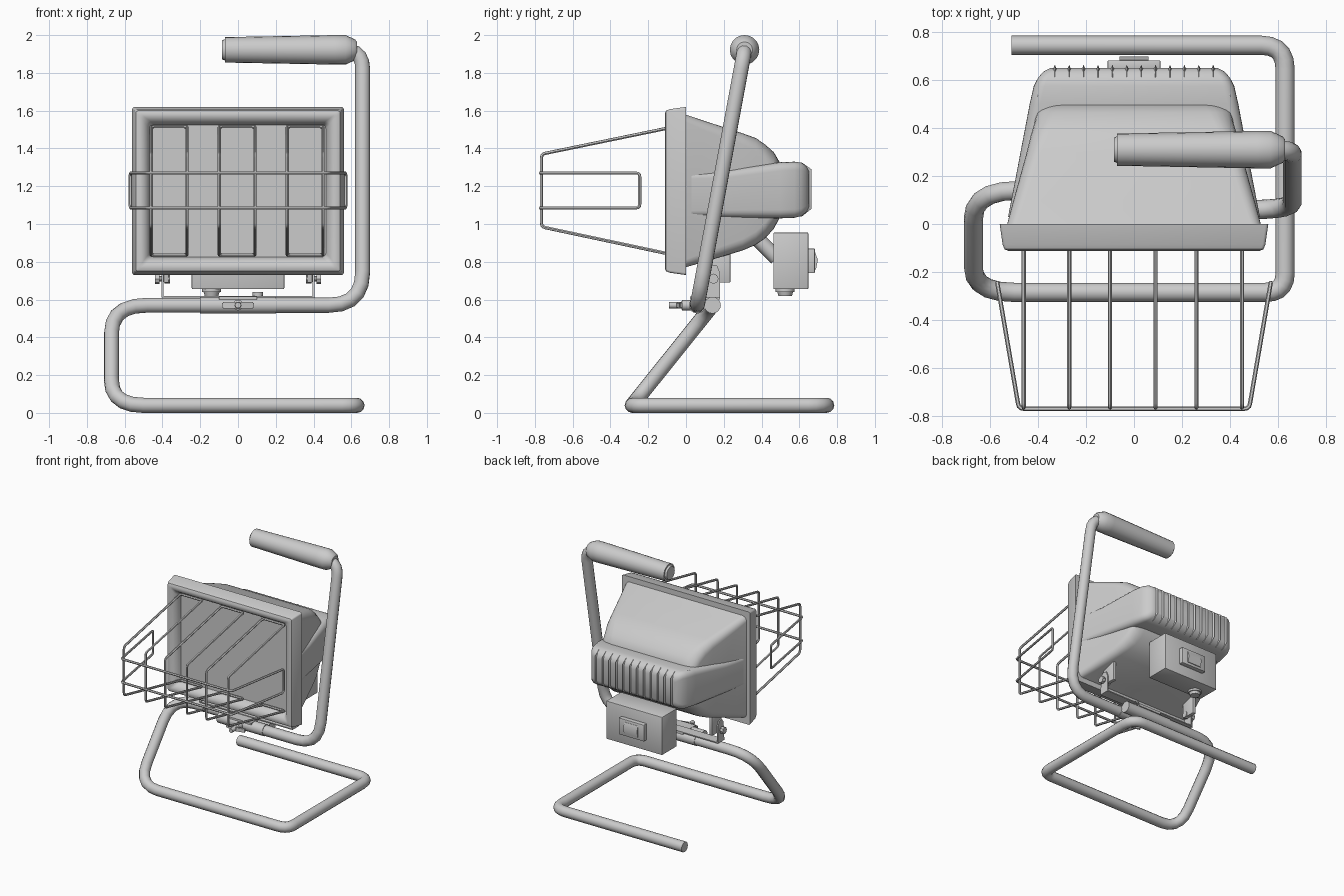
import bpy, bmesh, math
from mathutils import Vector, Matrix

if "Cube" in bpy.data.objects:
    bpy.data.objects.remove(bpy.data.objects["Cube"])

def finish(ob, angle=35):
    bpy.ops.object.select_all(action='DESELECT')
    ob.select_set(True)
    bpy.context.view_layer.objects.active = ob
    if ob.type == 'CURVE':
        bpy.ops.object.convert(target='MESH')
        ob = bpy.context.object
    bpy.ops.object.shade_smooth_by_angle(angle=math.radians(angle))
    return ob

def from_bm(name, bm, angle=35):
    bmesh.ops.recalc_face_normals(bm, faces=bm.faces)
    me = bpy.data.meshes.new(name)
    bm.to_mesh(me)
    bm.free()
    ob = bpy.data.objects.new(name, me)
    bpy.context.collection.objects.link(ob)
    return finish(ob, angle)

def fillet(pts, trims, cyclic, n=5):
    pts = [Vector(p) for p in pts]
    out = []
    for i, p in enumerate(pts):
        if not cyclic and i in (0, len(pts) - 1):
            out.append(p)
            continue
        t = trims[i] if isinstance(trims, (list, tuple)) else trims
        a = p + (pts[i - 1] - p).normalized() * t
        b = p + (pts[(i + 1) % len(pts)] - p).normalized() * t
        for k in range(n + 1):
            s = k / n
            out.append(a * (1 - s) ** 2 + p * 2 * s * (1 - s) + b * s * s)
    return out

def tube(name, pts, r, trims, cyclic=False, res=4, n=5):
    cu = bpy.data.curves.new(name, 'CURVE')
    cu.dimensions = '3D'
    cu.bevel_depth, cu.bevel_resolution, cu.use_fill_caps = r, res, True
    path = fillet(pts, trims, cyclic, n)
    sp = cu.splines.new('POLY')
    sp.points.add(len(path) - 1)
    for q, p in zip(sp.points, path):
        q.co = (*p, 1)
    sp.use_cyclic_u = cyclic
    ob = bpy.data.objects.new(name, cu)
    bpy.context.collection.objects.link(ob)
    return finish(ob)

def rect_ring(y, hx, z0, z1, r, n=5):
    out = []
    for cx, cz, a0 in ((hx - r, z1 - r, 0), (r - hx, z1 - r, 90), (r - hx, z0 + r, 180), (hx - r, z0 + r, 270)):
        for k in range(n + 1):
            a = math.radians(a0 + 90 * k / n)
            out.append((cx + r * math.cos(a), y, cz + r * math.sin(a)))
    return out

def loft(name, rings, cap_start=True, cap_end=True, angle=35):
    bm = bmesh.new()
    vs = [[bm.verts.new(p) for p in ring] for ring in rings]
    for a, b in zip(vs, vs[1:]):
        for i in range(len(a)):
            j = (i + 1) % len(a)
            bm.faces.new((a[i], a[j], b[j], b[i]))
    if cap_start:
        bm.faces.new(vs[0])
    if cap_end:
        bm.faces.new(vs[-1])
    return from_bm(name, bm, angle)

def box(name, lo, hi, bevel=0.0):
    lo, hi = Vector(lo), Vector(hi)
    bm = bmesh.new()
    bmesh.ops.create_cube(bm, size=1, matrix=Matrix.Translation((lo + hi) / 2) @ Matrix.Diagonal((*(hi - lo), 1)))
    if bevel:
        bmesh.ops.bevel(bm, geom=bm.edges[:], offset=bevel, segments=2, profile=0.5, affect='EDGES')
    return from_bm(name, bm)

def turned(name, axis, origin, profile, n=16):
    """Lathe a (distance, radius) profile along an axis."""
    q = Vector((0, 0, 1)).rotation_difference(Vector(axis))
    rings = [[Vector(origin) + q @ Vector((r * math.cos(2 * math.pi * k / n), r * math.sin(2 * math.pi * k / n), d))
              for k in range(n)] for d, r in profile]
    return loft(name, rings)

# stand: bent floor tube and upright handle tube
tube('base_tube', [(-.51, .745, .04), (.63, .745, .04), (.63, -.285, .04), (-.67, -.285, .04),
                   (-.67, .14, .57), (.2, .14, .57)], .04, [0, .1, .08, .17, .19, 0])
tube('handle_tube', [(-.2, .06, .57), (.66, .06, .57), (.66, .31, 1.92), (.3, .31, 1.92)], .04, [0, .18, .1, 0])
turned('hand_grip', (-1, 0, 0), (.63, .31, 1.922),
       [(0, .042), (.01, .055), (.06, .078), (.12, .078), (.66, .068), (.7, .068), (.7, .056), (.714, .05)], 20)

# clamp joining the two tubes, with wing nut
for nm, y in (('front', .06), ('rear', .14)):
    turned('clamp_sleeve_' + nm, (1, 0, 0), (-.2, y, .57), [(0, .044), (.4, .044)])
box('clamp_plate', (-.1, .02, .6), (.1, .18, .615))
turned('clamp_bolt', (0, -1, 0), (0, .03, .57), [(0, .028), (.05, .028), (.055, .018), (.12, .016)], 12)
for s in (-1, 1):
    bm = bmesh.new()
    bmesh.ops.create_cube(bm, size=1, matrix=Matrix.Translation((s * .045, -.035, .57))
                          @ Matrix.Rotation(s * .25, 4, 'Z') @ Matrix.Diagonal((.08, .014, .035, 1)))
    bmesh.ops.bevel(bm, geom=bm.edges[:], offset=.005, segments=2, affect='EDGES')
    from_bm('wing_nut', bm)

# front bezel: (half-width outset, y) cross-section swept round the rectangle
section = [(.56, .0), (.548, -.085), (.54, -.105), (.525, -.112), (.505, -.109), (.485, -.095), (.47, -.07), (.462, -.03)]
loft('front_bezel', [rect_ring(y, h, 1.175 - (h - .115), 1.175 + (h - .115), .012 if h > .5 else .02, 3)
                     for h, y in section], True, False)
box('glass_pane', (-.465, -.045, .825), (.465, -.03, 1.525))

# main housing shell, tapering to the back
loft('housing_shell', [rect_ring(*a) for a in (
    (-.005, .53, .77, 1.58, .04), (.1, .502, .80, 1.545, .05), (.3, .447, .86, 1.48, .06), (.37, .43, .89, 1.455, .07),
    (.42, .415, .925, 1.42, .08), (.465, .405, .975, 1.38, .09), (.5, .39, 1.04, 1.32, .1))])

# protruding rear chamber with cooling ribs
loft('rear_chamber', [rect_ring(*a) for a in (
    (.03, .525, 1.04, 1.27, .03), (.2, .492, 1.033, 1.283, .04), (.5, .435, 1.03, 1.327, .045), (.575, .418, 1.033, 1.33, .045),
    (.61, .40, 1.042, 1.325, .04), (.635, .378, 1.06, 1.308, .035), (.65, .35, 1.085, 1.285, .03))])
for i in range(14):
    x = -.39 + i * .06
    back = .664 - .05 * max(0, abs(x) - .33) / .06
    bm = bmesh.new()
    lower = [bm.verts.new((x + dx, y, z)) for z, yy in ((1.04, back - .05), (1.08, back), (1.29, back), (1.325, back - .05))
             for dx, y in ((-.014, yy - .035), (0, yy), (.014, yy - .035))]
    rows = [lower[k:k + 3] for k in range(0, 12, 3)]
    for a, b in zip(rows, rows[1:]):
        for k in range(3):
            bm.faces.new((a[k], a[(k + 1) % 3], b[(k + 1) % 3], b[k]))
    bm.faces.new(rows[0])
    bm.faces.new(rows[-1])
    from_bm('cooling_rib', bm, 50)

# wire guard: three vertical loops and one wrap-around loop
for x in (-.365, -.005, .355):
    a, b = x - .095, x + .095
    half = lambda x: [(x, -.06, 1.515), (x, -.765, 1.37), (x, -.765, .985), (x, -.06, .835)]
    tube('guard_loop', half(a) + half(b)[::-1], .009, .02, True, 1, 3)
wrap = [(-.57, -.245), (-.48, -.77), (.48, -.77), (.57, -.245)]
tube('guard_wrap', [(x, y, 1.27) for x, y in wrap] + [(x, y, 1.085) for x, y in wrap[::-1]],
     .009, .02, True, 1, 3)

# mounting bracket, lugs and bolts
box('bracket_plate', (-.405, .1, .612), (.405, .18, .62))
for s in (-1, 1):
    x = s * .4
    ring = lambda x: [(x, .10, .612), (x, .18, .612), (x, .18, .74), (x, .165, .78), (x, .13, .785), (x, .11, .76)]
    loft('bracket_ear', [ring(x - .005), ring(x + .005)])
    box('housing_lug', (s * .38 - .014, .12, .69), (s * .38 + .014, .235, .85), .004)
    turned('pivot_bolt', (s, 0, 0), (s * .36, .145, .71), [(0, .025), (.03, .025), (.03, .014), (.055, .014), (.055, .027), (.08, .027)], 8)
turned('bracket_screw', (0, 0, 1), (.105, .14, .61), [(0, .028), (.03, .028)], 12)

# switch box, with neck, cable gland and rocker switch
box('switch_box', (-.245, .462, .655), (.245, .648, .955), .006)
tube('box_neck', [(0, .37, .93), (0, .43, .87), (0, .48, .82)], .04, .03)
turned('cable_gland', (0, 0, -1), (-.14, .525, .66), [(0, .05), (.02, .05), (.02, .042), (.04, .036)], 12)
box('switch_frame', (-.11, .64, .74), (.11, .682, .87), .004)
rk = lambda x: [(x, .675, .76), (x, .688, .76), (x, .698, .81), (x, .684, .85), (x, .675, .85)]
loft('rocker_switch', [rk(-.06), rk(.06)])
